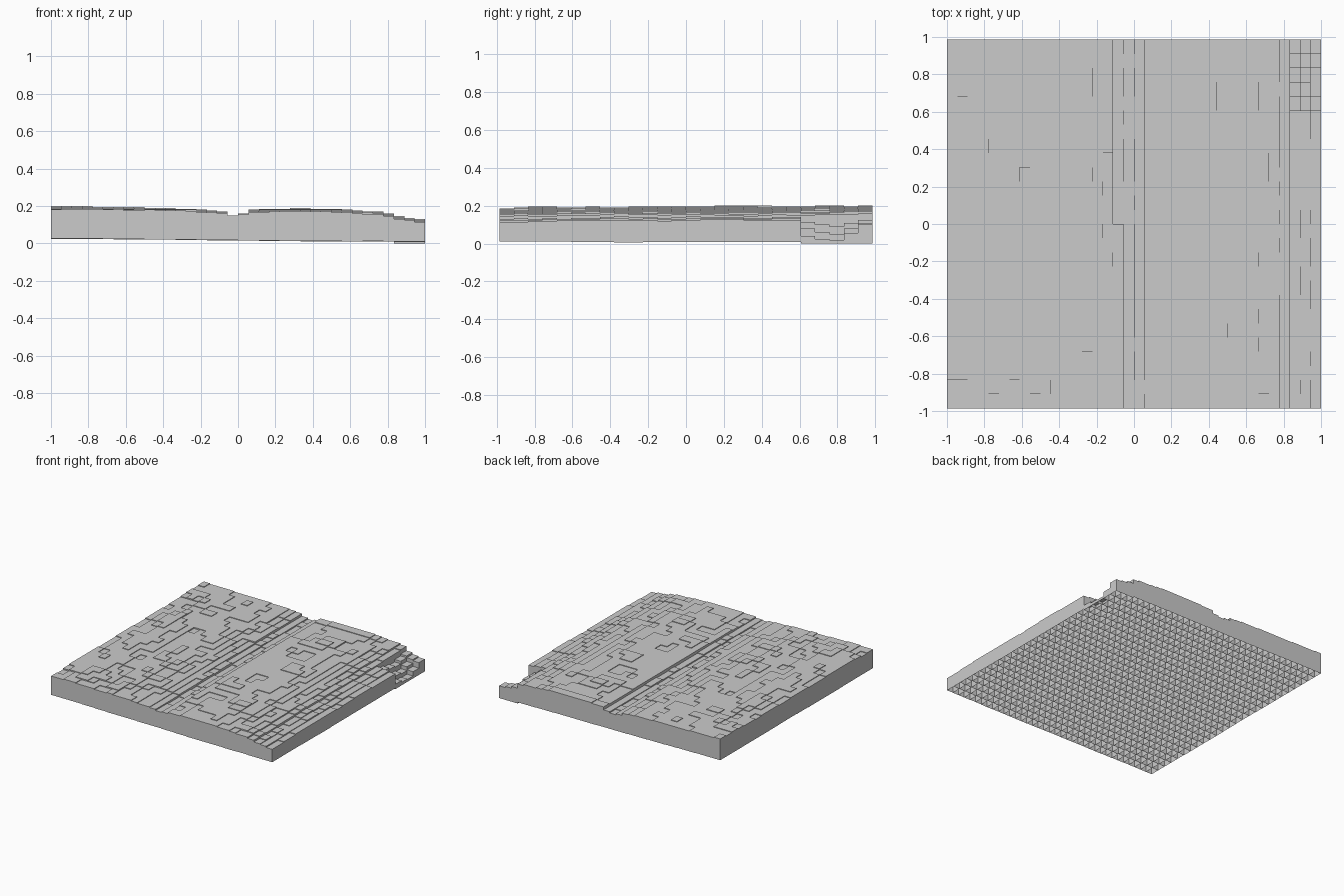
import bpy, bmesh
from mathutils import Vector, noise

if "Cube" in bpy.data.objects:
    bpy.data.objects.remove(bpy.data.objects["Cube"])

NX, NY = 36, 26
DX, DY = 2.0 / NX, 1.972 / NY


def interp(points, t):
    """Piecewise linear profile."""
    if t <= points[0][0]:
        return points[0][1]
    for (a, va), (b, vb) in zip(points, points[1:]):
        if t <= b:
            return va + (vb - va) * (t - a) / (b - a)
    return points[-1][1]


# Average height across x, and its change from front to back
ACROSS = [(-1, .188), (-.8, .193), (-.6, .185), (-.45, .187), (-.25, .178),
          (-.08, .165), (.08, .175), (.4, .180), (.6, .172), (.78, .157),
          (.86, .138), (1, .122)]
ALONG = [(-1, -.010), (-.7, -.002), (0, .003), (.5, .002), (1, .006)]
# Sunken back right corner: (column from right, row from back) -> top
CORNER = {0: [.10, .055, .02, .025, .04], 1: [.11, .08, .05, .06, .08],
          2: [.125, .11, .09, .10, .115]}


def snap(v, s):
    return round(v / s) * s


def top_height(i, j):
    x, y = -1 + (i + .5) * DX, -.986 + (j + .5) * DY
    right, back = NX - 1 - i, NY - 1 - j
    if right in CORNER and back < 5:
        return CORNER[right][back]
    n = noise.noise(Vector((x * 4.5, y * 4.5, 3.1))) * .010
    n += noise.noise(Vector((x * 11, y * 11, 7.7))) * .004
    if j == 0:
        n *= .3
    h = interp(ACROSS, x) + interp(ALONG, y) + n
    # Long groove running front to back
    if i == 17:
        h = .148 + n * .4
    elif i == 18 or (i == 16 and y > 0):
        h = .157 + n * .4
    return snap(h, .005)


def bottom_height(i, j):
    if NX - 1 - i < 3 and NY - 1 - j < 5:
        return 0.0
    x, y = -1 + (i + .5) * DX, -.986 + (j + .5) * DY
    n = noise.noise(Vector((x * 2, y * 2, 9.3))) * .004
    return max(.004, snap(.0165 - .009 * x + n, .002))


# Stepped terrain: hollow columns, open underneath
bm = bmesh.new()
for i in range(NX):
    for j in range(NY):
        x0, y0 = -1 + i * DX, -.986 + j * DY
        corners = [(x0, y0), (x0 + DX, y0), (x0 + DX, y0 + DY), (x0, y0 + DY)]
        zb, zt = bottom_height(i, j), top_height(i, j)
        low = [bm.verts.new((x, y, zb)) for x, y in corners]
        high = [bm.verts.new((x, y, zt)) for x, y in corners]
        bm.faces.new(high)
        for k in range(4):
            m = (k + 1) % 4
            bm.faces.new((low[k], low[m], high[m], high[k]))

mesh = bpy.data.meshes.new("terrain_columns")
bm.to_mesh(mesh)
bm.free()
obj = bpy.data.objects.new("terrain_columns", mesh)
bpy.context.collection.objects.link(obj)
